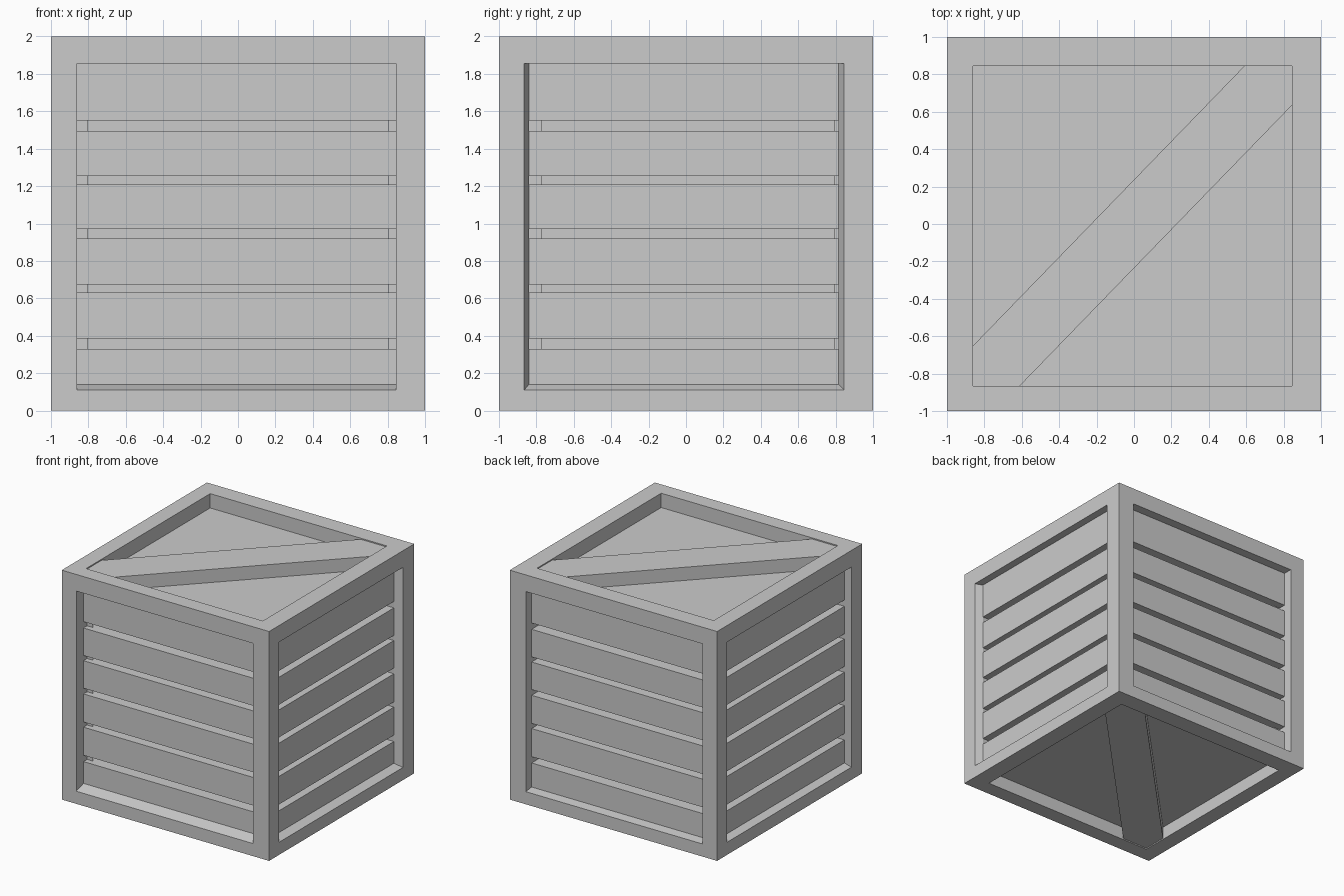
import bpy, bmesh
from mathutils import Matrix, Vector

if "Cube" in bpy.data.objects:
    bpy.data.objects.remove(bpy.data.objects["Cube"])

Z0, Z1 = 0.11, 1.855                      # side opening, bottom and top
GAPS = [(0.33, 0.385), (0.63, 0.675), (0.92, 0.97), (1.21, 1.255), (1.495, 1.55)]
GROOVE = 0.13                             # plank thickness


def face_matrix(u, v, n):
    """Local x, y, z (z outward) onto one face of the crate."""
    m = Matrix((u, v, n)).transposed().to_4x4()
    m.translation = Vector((0, 0, 1))
    return m


def make(name, bm):
    bmesh.ops.remove_doubles(bm, verts=bm.verts, dist=1e-4)
    bmesh.ops.recalc_face_normals(bm, faces=bm.faces)
    me = bpy.data.meshes.new(name)
    bm.to_mesh(me)
    bm.free()
    ob = bpy.data.objects.new(name, me)
    bpy.context.collection.objects.link(ob)
    return ob


def box(bm, lo, hi, mat=Matrix()):
    lo, hi = Vector(lo), Vector(hi)
    s = Matrix.Diagonal((hi - lo).to_4d())
    s[3][3] = 1
    bmesh.ops.create_cube(bm, size=1, matrix=mat @ Matrix.Translation((lo + hi) / 2) @ s)


def rect(bm, mat, r, z):
    a, b, c, d = r
    return [bm.verts.new(mat @ Vector(p)) for p in
            ((a, c, z), (b, c, z), (b, d, z), (a, d, z))]


def frame_face(bm, mat, outer, inner, depth, extra):
    """Flat border plus the reveal walls of its opening."""
    loops = [rect(bm, mat, (-1, 1, -1, 1), 1), rect(bm, mat, outer, 1),
             rect(bm, mat, inner, 1 - depth)]
    if extra:
        loops.append(rect(bm, mat, inner, 1 - depth - extra))
    for p, q in zip(loops, loops[1:]):
        for i in range(4):
            j = (i + 1) % 4
            bm.faces.new((p[i], p[j], q[j], q[i]))


# side name, matrix, opening at the surface, opening at the planks, recess depth
B, T = Z0 - 1, Z1 - 1
SIDES = [
    ("front", face_matrix((1, 0, 0), (0, 0, 1), (0, -1, 0)),
     (-0.86, 0.845, B, T), (-0.86, 0.845, B + 0.03, T), 0.10),
    ("right", face_matrix((0, 1, 0), (0, 0, 1), (1, 0, 0)),
     (-0.865, 0.845, B, T), (-0.84, 0.815, B + 0.03, T), 0.067),
    ("back", face_matrix((-1, 0, 0), (0, 0, 1), (0, 1, 0)),
     (-0.845, 0.86, B, T), (-0.845, 0.86, B + 0.01, T), 0.08),
    ("left", face_matrix((0, -1, 0), (0, 0, 1), (-1, 0, 0)),
     (-0.86, 0.85, B, T), (-0.855, 0.85, B + 0.02, T), 0.067),
]
ENDS = [
    ("top", face_matrix((1, 0, 0), (0, 1, 0), (0, 0, 1)), 0.125),
    ("bottom", face_matrix((1, 0, 0), (0, 1, 0), (0, 0, -1)), 0.115),
]
END_RECT = (-0.86, 0.845, -0.865, 0.845)

# outer frame
bm = bmesh.new()
for _, m, outer, inner, d in SIDES:
    frame_face(bm, m, outer, inner, d, GROOVE)
for _, m, d in ENDS:
    frame_face(bm, m, END_RECT, END_RECT, d, 0)
make("frame", bm)

# horizontal planks on each side
for name, m, _, (a, b, lo, hi), d in SIDES:
    edges = [lo] + [g - 1 for pair in GAPS for g in pair] + [hi]
    bm = bmesh.new()
    for z0, z1 in zip(edges[::2], edges[1::2]):
        box(bm, (a, z0, 1 - d - GROOVE), (b, z1, 1 - d), m)
    make(name + "_planks", bm)

# inner box seen in the gaps
bm = bmesh.new()
box(bm, (-0.803, -0.77, 0.15), (0.803, 0.79, 1.85))
make("inner_box", bm)

# recessed end panels with a diagonal brace
BRACE = [(-0.86, -0.65), (-0.86, -0.865), (-0.61, -0.865),
         (0.845, 0.635), (0.845, 0.845), (0.59, 0.845)]
for name, m, d in ENDS:
    a, b, c, e = END_RECT
    bm = bmesh.new()
    box(bm, (a, c, 1 - d - 0.02), (b, e, 1 - d), m)
    make(name + "_panel", bm)

    bm = bmesh.new()
    f = bm.faces.new([bm.verts.new(m @ Vector((x, y, 1 - d))) for x, y in BRACE])
    out = bmesh.ops.extrude_face_region(bm, geom=[f])
    top = [v for v in out["geom"] if isinstance(v, bmesh.types.BMVert)]
    bmesh.ops.translate(bm, verts=top, vec=m.to_3x3() @ Vector((0, 0, d - 0.01)))
    make(name + "_brace", bm)
